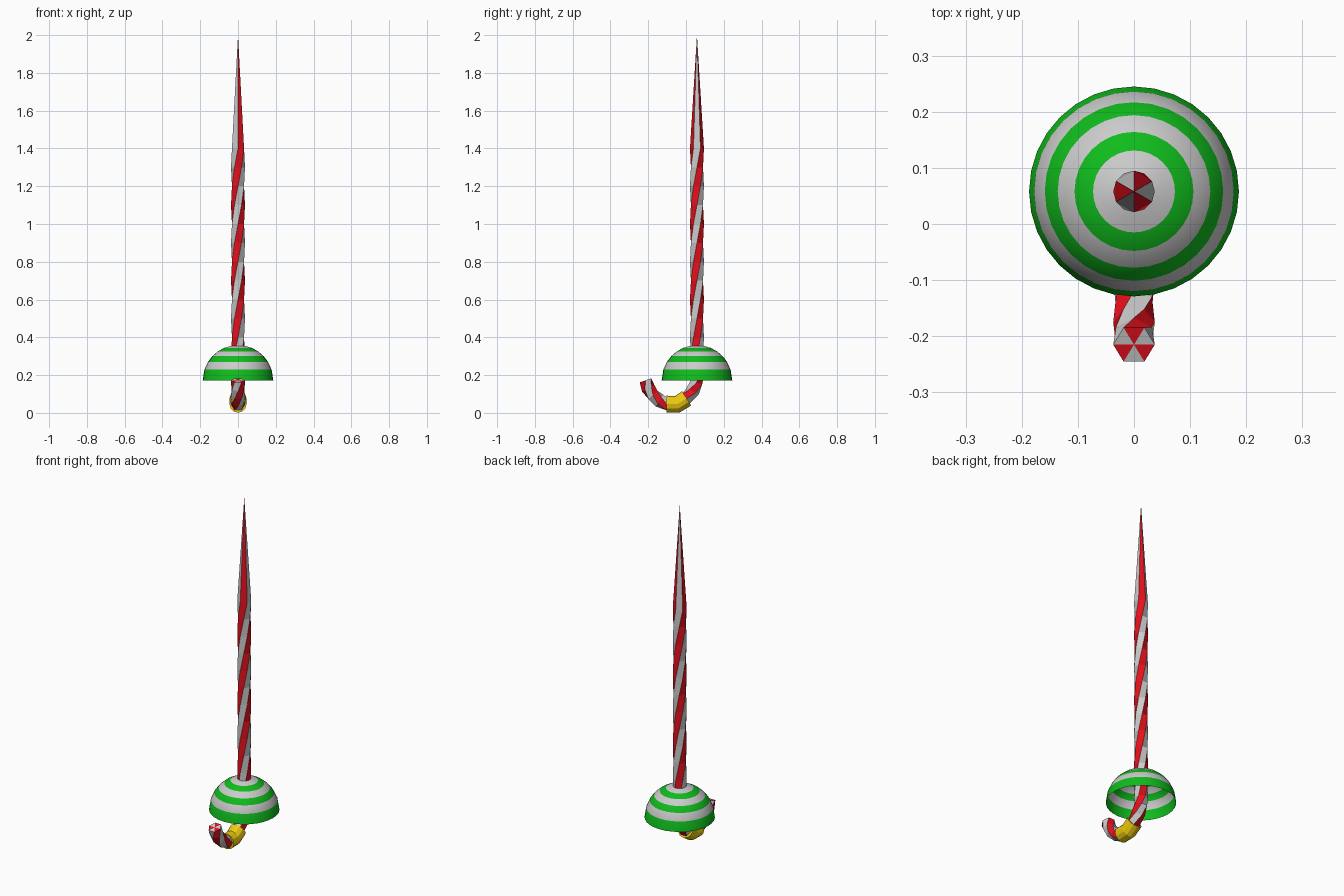
import bpy, bmesh
from math import sin, cos, radians, sqrt, tau
from mathutils import Vector

if "Cube" in bpy.data.objects:
    bpy.data.objects.remove(bpy.data.objects["Cube"])


def material(name, rgb):
    m = bpy.data.materials.new(name)
    m.diffuse_color = (*rgb, 1)
    m.use_nodes = True
    m.node_tree.nodes["Principled BSDF"].inputs["Base Color"].default_value = m.diffuse_color
    return m


RED = material("red", (0.8, 0.005, 0.012))
WHITE = material("white", (0.8, 0.8, 0.8))
GREEN = material("green", (0.005, 0.5, 0.012))
YELLOW = material("yellow", (0.85, 0.6, 0.005))
AXIS_Y = 0.058


def finish(bm, name, mats):
    bmesh.ops.recalc_face_normals(bm, faces=bm.faces)
    me = bpy.data.meshes.new(name)
    bm.to_mesh(me)
    bm.free()
    for m in mats:
        me.materials.append(m)
    ob = bpy.data.objects.new(name, me)
    bpy.context.collection.objects.link(ob)
    return ob


def tube(name, path, radius, sides, twist, start, mats, tip=None):
    """Twisted tube along (y, z) points; side colours alternate; ends are fans."""
    bm = bmesh.new()
    pts = [Vector(p) for p in path]
    rings = []
    for k, p in enumerate(pts):
        t = pts[min(k + 1, len(pts) - 1)] - pts[max(k - 1, 0)]
        t.normalize()
        n = Vector((-t.y, t.x))
        ring = []
        for i in range(sides):
            a = radians(start + twist * k) + tau * i / sides
            q = p + n * (radius * sin(a))
            ring.append(bm.verts.new((radius * cos(a), q.x, q.y)))
        rings.append(ring)
    tip = tip or path[0]
    first = bm.verts.new((0, *tip))
    last = bm.verts.new((0, *path[-1]))
    for i in range(sides):
        j = (i + 1) % sides
        faces = [bm.faces.new((a[i], a[j], b[j], b[i])) for a, b in zip(rings, rings[1:])]
        faces.append(bm.faces.new((first, rings[0][j], rings[0][i])))
        faces.append(bm.faces.new((last, rings[-1][i], rings[-1][j])))
        for f in faces:
            f.material_index = i % len(mats)
    return finish(bm, name, mats)


# striped cane: pointed blade, straight shaft and hooked handle
shaft = [(AXIS_Y, 1.4 - 0.1 * k) for k in range(13)]
hook = [(0.055, 0.16), (0.035, 0.115), (0.0, 0.075), (-0.045, 0.048), (-0.10, 0.046),
        (-0.14, 0.065), (-0.175, 0.095), (-0.20, 0.13), (-0.215, 0.172)]
tube("cane_blade", shaft + hook, 0.037, 6, -30, -90, [RED, WHITE], tip=(AXIS_Y, 2.0))

# yellow band wrapped round the bottom of the hook
tube("grip_band", [(0.003, 0.077), (-0.045, 0.046), (-0.103, 0.046)], 0.045, 12, 0, 0, [YELLOW])

# striped open dome guard
R, BASE, SEG = 0.187, 0.172, 32
bm = bmesh.new()
rings = []
for r in (0.187, 0.178, 0.159, 0.136, 0.106, 0.073, 0.03):
    z = BASE + sqrt(R * R - r * r)
    rings.append([bm.verts.new((r * cos(tau * i / SEG), AXIS_Y + r * sin(tau * i / SEG), z))
                  for i in range(SEG)])
for k in range(len(rings) - 1):
    a, b = rings[k], rings[k + 1]
    for i in range(SEG):
        j = (i + 1) % SEG
        f = bm.faces.new((a[i], a[j], b[j], b[i]))
        f.material_index = k % 2
        f.smooth = True
finish(bm, "dome_guard", [GREEN, WHITE])
